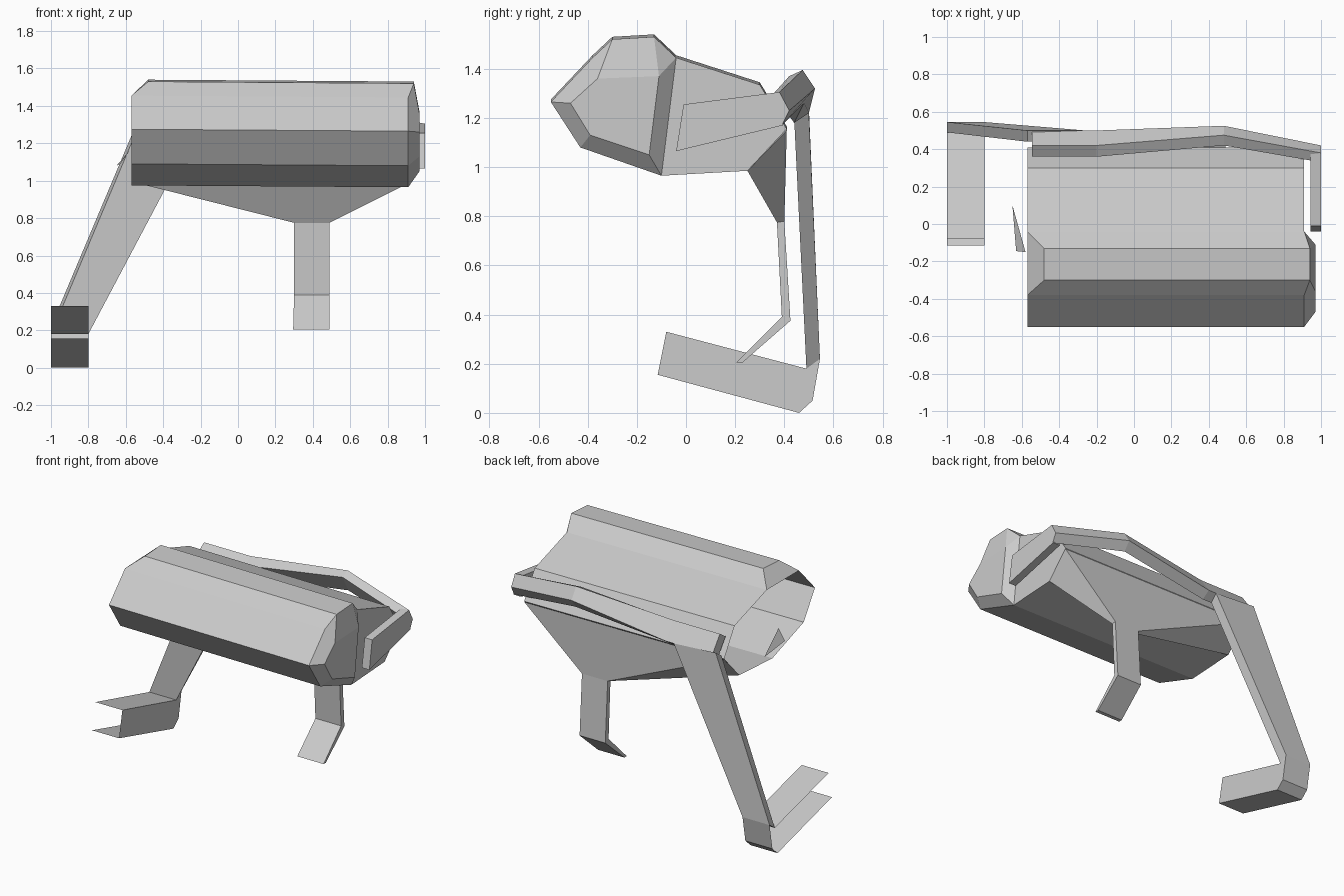
import bpy
import bmesh

cube = bpy.data.objects.get("Cube")
if cube:
    bpy.data.objects.remove(cube)

grey = bpy.data.materials.new("plain grey")
grey.use_nodes = True
grey.diffuse_color = (0.6, 0.6, 0.6, 1)
grey.node_tree.nodes["Principled BSDF"].inputs["Base Color"].default_value = grey.diffuse_color


def finish(bm, name):
    """Turn a bmesh into a flat-shaded object."""
    bmesh.ops.recalc_face_normals(bm, faces=bm.faces)
    mesh = bpy.data.meshes.new(name)
    bm.to_mesh(mesh)
    bm.free()
    mesh.materials.append(grey)
    obj = bpy.data.objects.new(name, mesh)
    bpy.context.collection.objects.link(obj)
    return obj


def bridge(bm, rings, closed=True):
    """Join successive rings of points with quads and return their vertices."""
    loops = [[bm.verts.new(point) for point in ring] for ring in rings]
    for first, second in zip(loops, loops[1:]):
        count = len(first)
        for i in range(count if closed else count - 1):
            j = (i + 1) % count
            bm.faces.new((first[i], first[j], second[j], second[i]))
    return loops


def solid(name, rings):
    """Closed loft with a cap on both ends."""
    bm = bmesh.new()
    loops = bridge(bm, rings)
    bm.faces.new(loops[0])
    bm.faces.new(loops[-1])
    return finish(bm, name)


def across(x, profile):
    return [(x, y, z) for y, z in profile]


# Hollow body: one profile run sideways, open at one end
outline = {
    "front": (-0.55, 1.27), "nick": (-0.38, 1.45),
    "crest_front": (-0.30, 1.525), "crest": (-0.13, 1.535),
    "shoulder": (-0.04, 1.45), "roof_back": (0.30, 1.34),
    "rear": (0.41, 1.16), "belly_back": (0.25, 0.99),
    "belly": (-0.10, 0.97), "chin": (-0.43, 1.085),
}
open_end, closed_end = [], []
for key, (y, z) in outline.items():
    raised = key.startswith("crest")
    open_end.append((-0.48 if raised else -0.57, y, z + 0.005))
    closed_end.append((0.94 if raised else 0.91, y, z - 0.005))

bm = bmesh.new()
left_loop, right_loop = bridge(bm, [open_end, closed_end])
start = dict(zip(outline, left_loop))
end = dict(zip(outline, right_loop))

# Sloped corner above the open end
bm.faces.new([start[key] for key in ("nick", "crest_front", "crest", "shoulder")])

# Flat side panel and the bulging cap in front of it
bm.faces.new([end[key] for key in ("shoulder", "roof_back", "rear", "belly_back", "belly")])
cap_outline = [(-0.47, 1.26), (-0.39, 1.13), (-0.15, 1.05), (-0.11, 1.37), (-0.36, 1.36)]
cap = [bm.verts.new(point) for point in across(0.97, cap_outline)]
bm.faces.new(cap)
tip, jaw, base, back, brow = cap
for face in (
    (end["front"], end["chin"], jaw, tip),
    (end["chin"], end["belly"], base, jaw),
    (end["belly"], end["shoulder"], back, base),
    (end["shoulder"], end["crest"], back),
    (end["crest"], end["crest_front"], brow, back),
    (end["crest_front"], end["nick"], end["front"], tip, brow),
):
    bm.faces.new(face)
finish(bm, "body")

# Funnel under the body, narrowing to the short leg
neck = [(0.30, 0.40, 0.78), (0.49, 0.40, 0.78), (0.49, 0.37, 0.775), (0.30, 0.37, 0.775)]
solid("funnel", [
    [(-0.57, 0.41, 1.16), (0.91, 0.41, 1.15), (0.91, 0.25, 0.985), (-0.57, 0.25, 0.995)],
    neck,
])

# Short bent leg
solid("short_leg", [
    neck,
    [(0.30, 0.425, 0.375), (0.49, 0.425, 0.375), (0.49, 0.39, 0.39), (0.30, 0.39, 0.39)],
    [(0.295, 0.23, 0.205), (0.49, 0.23, 0.205), (0.49, 0.205, 0.205), (0.295, 0.205, 0.205)],
])

# Rear bar, tilted in section and bowed outward
bar_end = [(0.36, 1.29), (0.42, 1.33), (0.50, 1.22), (0.44, 1.18)]
bar_bow = [(0.42, 1.37), (0.475, 1.395), (0.525, 1.32), (0.48, 1.26)]
bar_corner = [(0.33, 1.27), (0.38, 1.305), (0.42, 1.23), (0.39, 1.17)]
solid("rear_bar", [
    across(-0.545, bar_end), across(-0.20, bar_end),
    across(0.48, bar_bow), across(1.0, bar_corner),
])

# Side arm reaching forward from the bar
arm_profile = [(-0.01, 1.255), (0.38, 1.305), (0.395, 1.17), (-0.04, 1.065)]
solid("side_arm", [across(x, arm_profile) for x in (0.945, 1.0)])

# Long slanted leg
solid("long_leg", [
    [(-0.26, 0.50, 1.22), (-0.57, 0.50, 1.24), (-0.57, 0.44, 1.20), (-0.26, 0.44, 1.20)],
    [(-0.80, 0.545, 0.22), (-1.0, 0.545, 0.22), (-1.0, 0.49, 0.18), (-0.80, 0.49, 0.18)],
])

# Foot: a channel open at its front and outer side
foot_profile = [(-0.08, 0.33), (0.49, 0.18), (0.545, 0.22),
                (0.515, 0.05), (0.46, 0.0), (-0.115, 0.155)]
bm = bmesh.new()
inner, outer = bridge(bm, [across(x, foot_profile) for x in (-0.80, -1.0)], closed=False)
bm.faces.new(inner)
finish(bm, "foot")

# Small loose sliver by the open end
bm = bmesh.new()
sliver = [(-0.65, 0.10, 1.08), (-0.58, -0.15, 1.16), (-0.63, -0.145, 1.09)]
bm.faces.new([bm.verts.new(point) for point in sliver])
finish(bm, "sliver")
